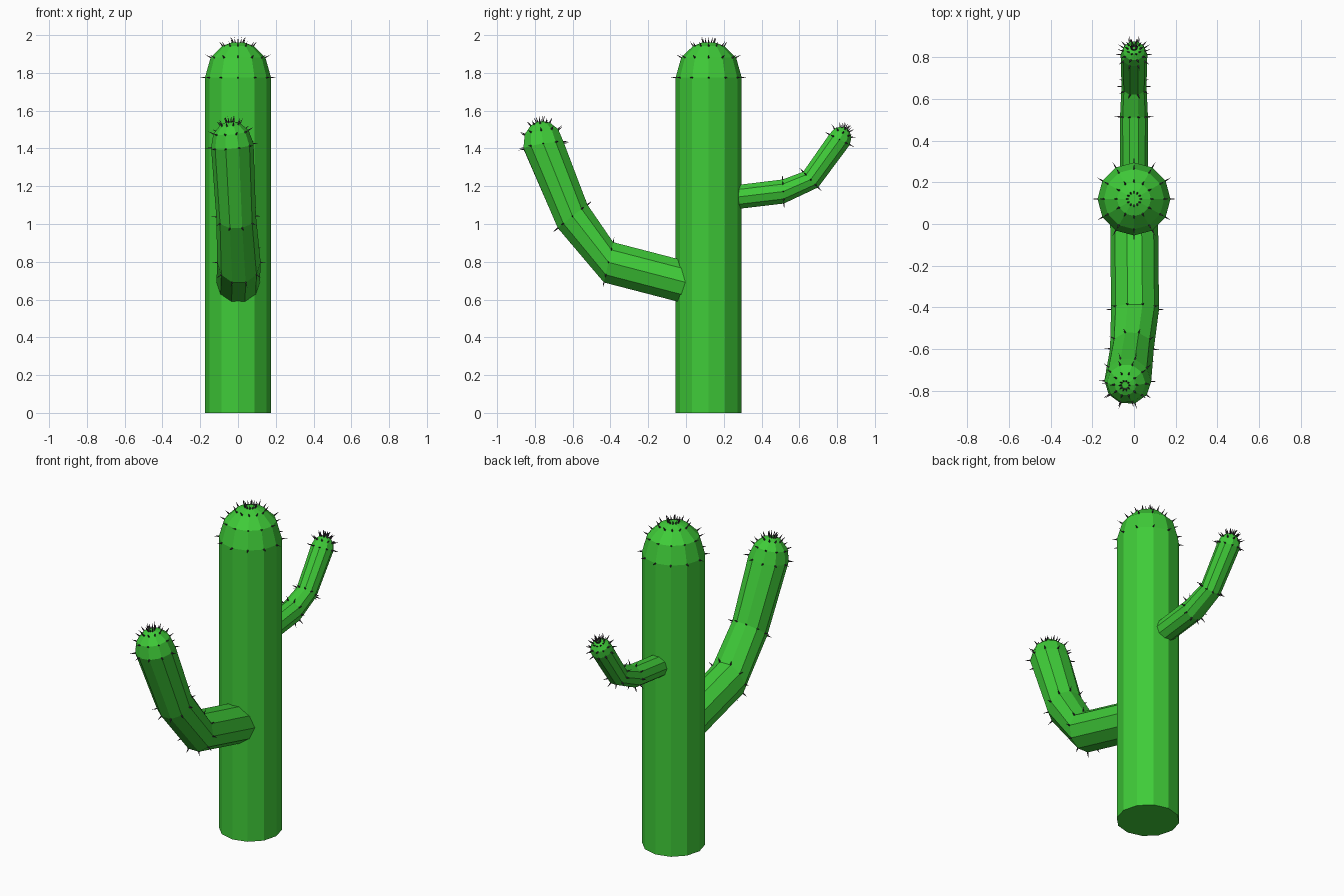
import bpy, bmesh, math
from mathutils import Vector

if "Cube" in bpy.data.objects:
    bpy.data.objects.remove(bpy.data.objects["Cube"])


def material(name, rgb):
    m = bpy.data.materials.new(name)
    m.diffuse_color = (*rgb, 1)
    m.use_nodes = True
    m.node_tree.nodes["Principled BSDF"].inputs["Base Color"].default_value = m.diffuse_color
    return m


GREEN = material("cactus_green", (0.05, 0.6, 0.04))
DARK = material("spine_dark", (0.06, 0.045, 0.06))


def finish(bm, name, mat):
    me = bpy.data.meshes.new(name)
    bm.to_mesh(me)
    bm.free()
    me.materials.append(mat)
    ob = bpy.data.objects.new(name, me)
    bpy.context.collection.objects.link(ob)


def add_spine(bm, base, d, length=0.036, r=0.006):
    # thin four-sided pyramid pointing along d
    u = d.orthogonal().normalized()
    w = d.cross(u)
    p = base - d * 0.008
    foot = [bm.verts.new(p + r * (u * math.cos(a) + w * math.sin(a)))
            for a in (0, math.pi / 2, math.pi, 3 * math.pi / 2)]
    tip = bm.verts.new(base + d * (length - 0.006))
    for i in range(4):
        bm.faces.new((foot[i], foot[(i + 1) % 4], tip))
    bm.faces.new(foot[::-1])


def limb(name, sides, rings, dome_height):
    """rings: (centre, tangent, radius, has_spines); the last one carries a dome."""
    body, spines = bmesh.new(), bmesh.new()
    sections = [(Vector(c), Vector(t).normalized(), r, 0, s) for c, t, r, s in rings]
    c, t, r, _, _ = sections[-1]
    for deg in (34, 62, 80):
        a = math.radians(deg)
        sections.append((c + t * dome_height * math.sin(a), t, r * math.cos(a), a, True))
    loops = []
    for c, t, r, elev, spiny in sections:
        u = Vector((1, 0, 0))
        u = (u - t * u.dot(t)).normalized()
        v = t.cross(u)
        loop = []
        for i in range(sides):
            a = 2 * math.pi * i / sides
            radial = u * math.cos(a) + v * math.sin(a)
            loop.append(body.verts.new(c + radial * r))
            if spiny:
                e = elev * 0.88
                add_spine(spines, c + radial * r, radial * math.cos(e) + t * math.sin(e))
        loops.append(loop)
    for lo, hi in zip(loops, loops[1:]):
        for i in range(sides):
            j = (i + 1) % sides
            body.faces.new((lo[i], lo[j], hi[j], hi[i]))
    body.faces.new(loops[0][::-1])
    body.faces.new(loops[-1])
    finish(body, name, GREEN)
    finish(spines, name + "_spines", DARK)


# Trunk
limb("trunk", 12, [
    ((0, 0.12, 0), (0, 0, 1), 0.175, False),
    ((0, 0.12, 1.775), (0, 0, 1), 0.175, True)], 0.19)

# Thick arm towards the front
limb("thick_arm", 10, [
    ((0, 0.08, 0.67), (0, -0.37, 0.09), 0.115, False),
    ((0.005, -0.41, 0.797), (0, -0.37, 0.085), 0.115, True),
    ((-0.01, -0.60, 1.04), (-0.02, -0.62, 0.78), 0.105, True),
    ((-0.03, -0.754, 1.415), (-0.1, -0.15, 0.98), 0.113, True)], 0.13)

# Thin arm towards the back
limb("thin_arm", 10, [
    ((0, 0.18, 1.132), (0, 1, 0.1), 0.066, False),
    ((0, 0.515, 1.172), (0, 1, 0.05), 0.067, True),
    ((0, 0.66, 1.235), (0, 0.72, 0.69), 0.06, True),
    ((0, 0.813, 1.447), (0, 0.45, 0.88), 0.064, True)], 0.07)
